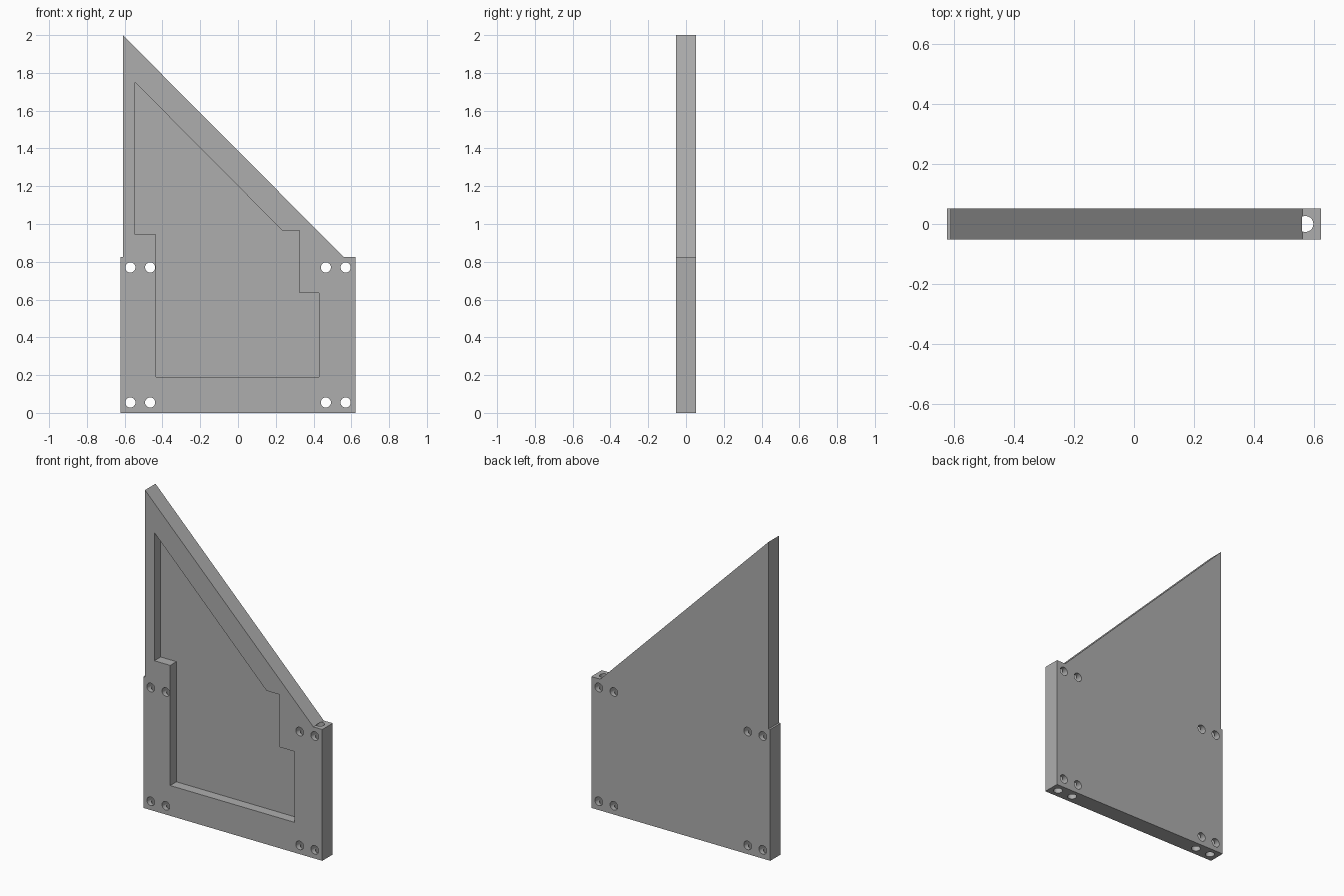
import bpy, bmesh, math
from mathutils import Matrix, Vector

cube = bpy.data.objects.get("Cube")
if cube:
    bpy.data.objects.remove(cube, do_unlink=True)

HALF = 0.052          # half thickness of the plate
SHOULDER = 0.825      # height of the rectangular base
POCKET_DEPTH = 0.062
HOLE_R = 0.027
HOLE_X = [-0.57, -0.465, 0.465, 0.57]

grey = bpy.data.materials.new("plain grey")
grey.use_nodes = True
colour = (0.42, 0.42, 0.42, 1)
grey.diffuse_color = colour
grey.node_tree.nodes["Principled BSDF"].inputs["Base Color"].default_value = colour


def add_object(name, bm):
    bmesh.ops.recalc_face_normals(bm, faces=bm.faces)
    mesh = bpy.data.meshes.new(name)
    bm.to_mesh(mesh)
    bm.free()
    mesh.materials.append(grey)
    obj = bpy.data.objects.new(name, mesh)
    bpy.context.collection.objects.link(obj)
    return obj


def prism(name, outline, y0, y1):
    """Extrude an x-z outline from y0 to y1."""
    bm = bmesh.new()
    face = bm.faces.new([bm.verts.new((x, y0, z)) for x, z in outline])
    new = bmesh.ops.extrude_face_region(bm, geom=[face])["geom"]
    verts = [g for g in new if isinstance(g, bmesh.types.BMVert)]
    bmesh.ops.translate(bm, verts=verts, vec=(0, y1 - y0, 0))
    return add_object(name, bm)


def cylinders(name, centres, length, rotation, radius):
    bm = bmesh.new()
    for c in centres:
        bmesh.ops.create_cone(bm, cap_ends=True, segments=32, radius1=radius,
                              radius2=radius, depth=length,
                              matrix=Matrix.Translation(Vector(c)) @ rotation)
    return add_object(name, bm)


def cut(target, cutter):
    cutter.hide_render = True
    mod = target.modifiers.new(cutter.name, 'BOOLEAN')
    mod.operation = 'DIFFERENCE'
    mod.solver = 'EXACT'
    mod.object = cutter
    bpy.context.view_layer.objects.active = target
    bpy.ops.object.modifier_apply(modifier=mod.name)
    bpy.data.objects.remove(cutter, do_unlink=True)


# Plate: rectangular base with a sloping fin above it
plate = prism("bracket_plate", [
    (-0.622, 0), (0.622, 0), (0.622, SHOULDER), (0.56, SHOULDER),
    (-0.61, 2.0), (-0.61, SHOULDER), (-0.622, SHOULDER)], -HALF, HALF)

# Stepped pocket in the front
cut(plate, prism("pocket_cutter", [
    (-0.435, 0.19), (0.43, 0.19), (0.43, 0.635), (0.325, 0.635),
    (0.325, 0.965), (0.235, 0.965), (-0.545, 1.75), (-0.545, 0.945),
    (-0.435, 0.945)], -HALF - 0.1, -HALF + POCKET_DEPTH))

# Screw holes through the thickness, in pairs at each corner of the base
cut(plate, cylinders("screw_hole_cutter",
                     [(x, 0, z) for x in HOLE_X for z in (0.055, 0.77)],
                     0.4, Matrix.Rotation(math.pi / 2, 4, 'X'), HOLE_R))

# Rod holes running up from the underside to the shoulder
cut(plate, cylinders("rod_hole_cutter",
                     [(x, 0, SHOULDER / 2 - 0.05) for x in HOLE_X],
                     SHOULDER + 0.102, Matrix.Identity(4), HOLE_R - 0.0005))

# Smooth hole walls, crisp plate edges
bpy.ops.object.select_all(action='DESELECT')
plate.select_set(True)
bpy.context.view_layer.objects.active = plate
bpy.ops.object.shade_smooth_by_angle(angle=math.radians(30))
